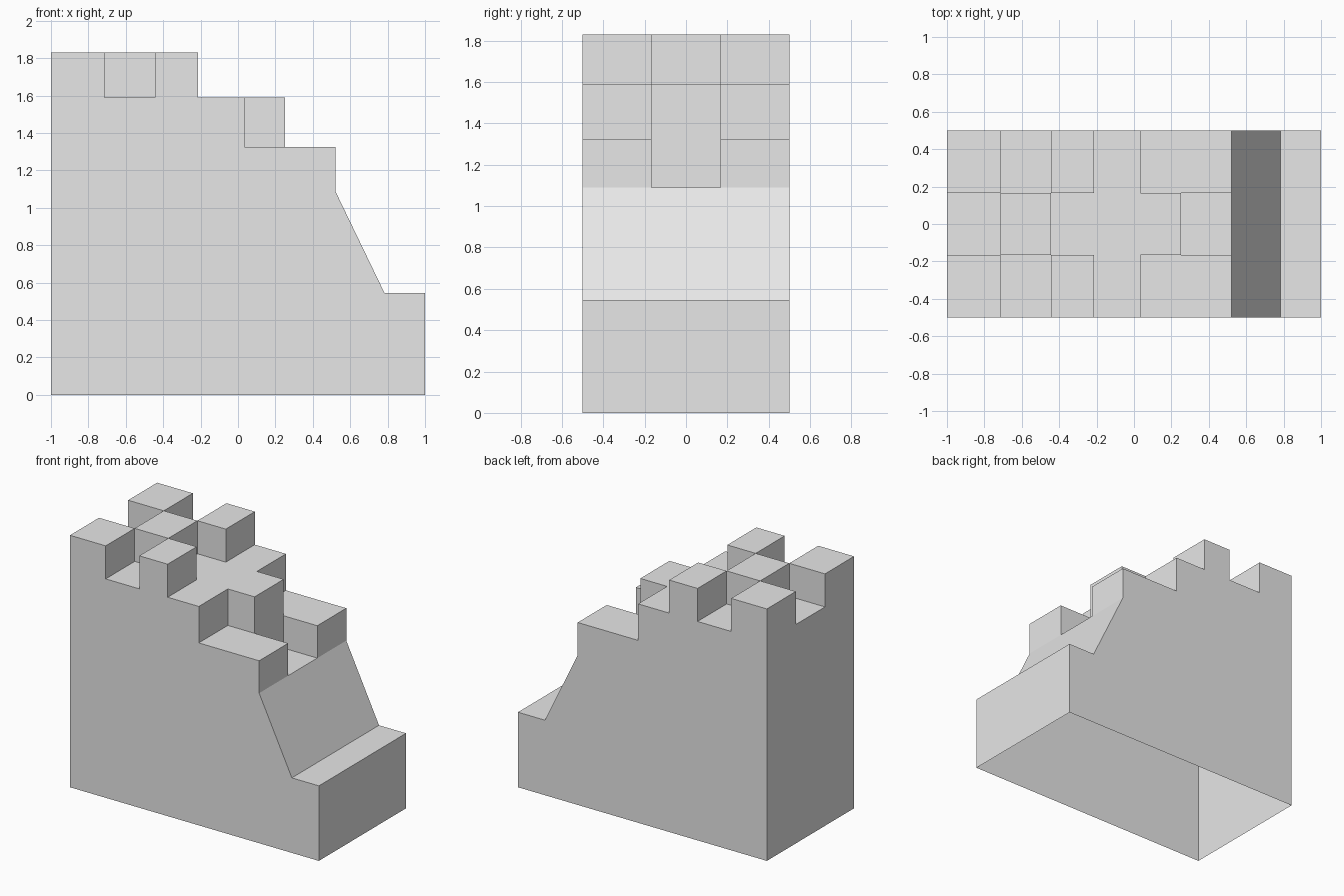
import bpy, bmesh, math

cube = bpy.data.objects.get("Cube")
if cube:
    bpy.data.objects.remove(cube)

# Single stone colour
stone = bpy.data.materials.new("stone grey")
stone.use_nodes = True
grey = (0.8, 0.8, 0.8, 1)
stone.diffuse_color = grey
stone.node_tree.nodes["Principled BSDF"].inputs["Base Color"].default_value = grey

# Column edges along x, lane edges along y, step heights along z
xs = [-1, -0.713, -0.443, -0.215, 0.035, 0.25, 0.52, 0.783, 1]
ys = [-0.5, -0.167, 0.167, 0.5]
zs = [0, 0.545, 1.09, 1.325, 1.59, 1.83]

# Number of stacked blocks per column in the outer and middle lanes
side_lane = [5, 4, 5, 4, 3, 3, 2, 1]
middle_lane = [4, 5, 4, 4, 4, 2, 2, 1]
RAMP_COLUMN, RAMP_LEVEL = 6, 1

bm = bmesh.new()
verts, faces = {}, {}


def toggle_face(points):
    """Add a face, or drop it where two blocks touch."""
    key = frozenset(points)
    if key in faces:
        del faces[key]
    else:
        faces[key] = points


def add_block(profile, y0, y1):
    """Extrude an x-z profile between two y positions."""
    front = [(x, y0, z) for x, z in profile]
    back = [(x, y1, z) for x, z in profile]
    toggle_face(front)
    toggle_face(back[::-1])
    for i in range(len(profile)):
        j = (i + 1) % len(profile)
        toggle_face([front[i], back[i], back[j], front[j]])


# Stack the blocks
for y0, y1, lane in zip(ys, ys[1:], (side_lane, middle_lane, side_lane)):
    for col, count in enumerate(lane):
        x0, x1 = xs[col], xs[col + 1]
        for level in range(count):
            z0, z1 = zs[level], zs[level + 1]
            profile = [(x0, z0), (x1, z0), (x1, z1), (x0, z1)]
            if (col, level) == (RAMP_COLUMN, RAMP_LEVEL):
                profile.pop(2)  # sloped face
            add_block(profile, y0, y1)

# Make the outer shell, open underneath
for points in faces.values():
    if all(p[2] == 0 for p in points):
        continue
    for p in points:
        if p not in verts:
            verts[p] = bm.verts.new(p)
    bm.faces.new([verts[p] for p in points])

# Merge flat areas into clean faces
bmesh.ops.dissolve_limit(bm, angle_limit=math.radians(1),
                         verts=bm.verts[:], edges=bm.edges[:])

mesh = bpy.data.meshes.new("stepped_battlement")
bm.to_mesh(mesh)
bm.free()
mesh.materials.append(stone)
wall = bpy.data.objects.new("stepped_battlement", mesh)
bpy.context.collection.objects.link(wall)
